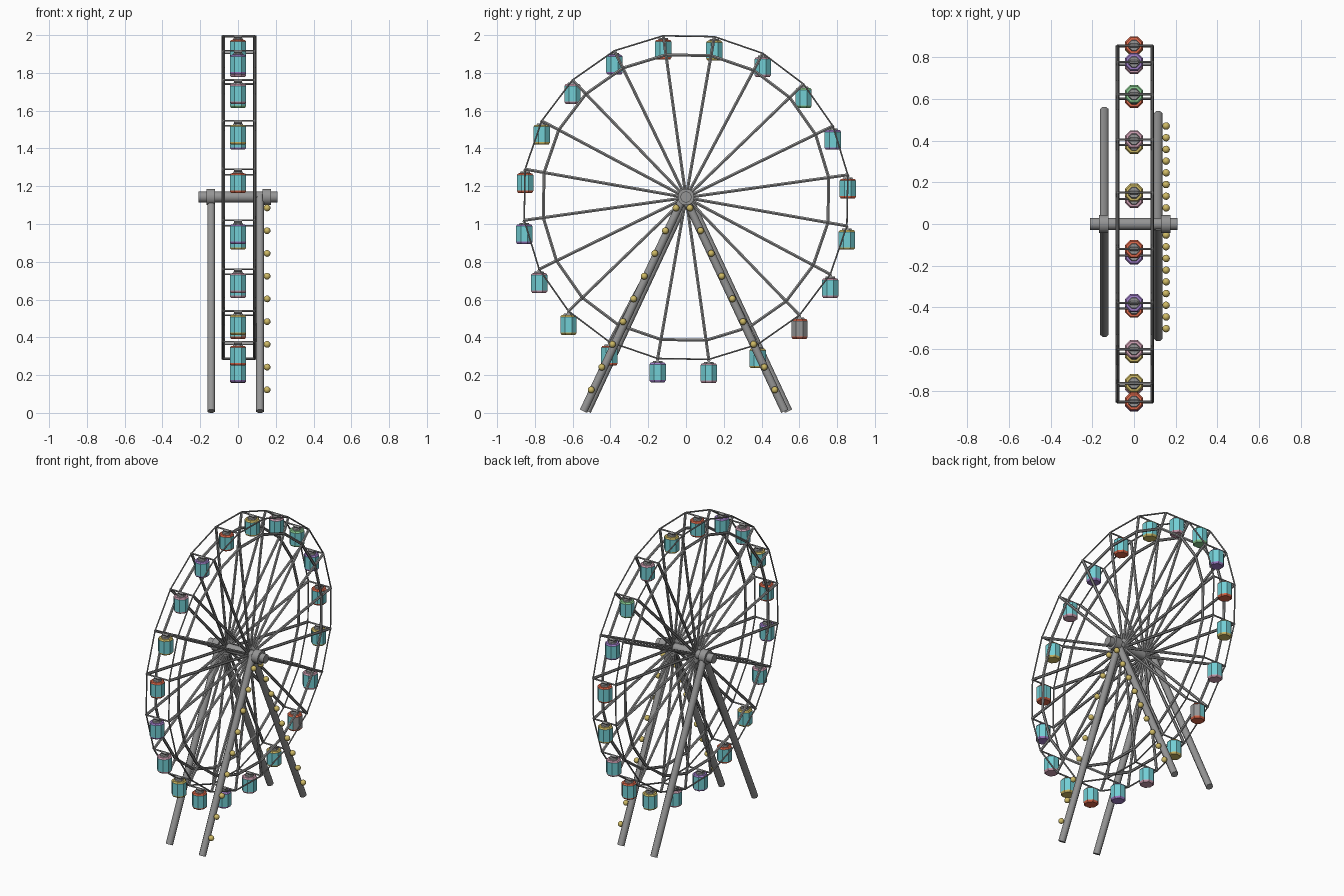
import bpy, bmesh, math
from mathutils import Vector, Matrix

if "Cube" in bpy.data.objects:
    bpy.data.objects.remove(bpy.data.objects["Cube"])


def mat(name, rgb):
    m = bpy.data.materials.new(name)
    m.diffuse_color = (*rgb, 1)
    m.use_nodes = True
    m.node_tree.nodes["Principled BSDF"].inputs["Base Color"].default_value = m.diffuse_color
    return m


STEEL = mat("steel grey", (0.30, 0.30, 0.30))
TEAL = mat("cabin teal", (0.17, 0.62, 0.66))
RED = mat("orange red", (0.72, 0.14, 0.07))
PURPLE = mat("purple", (0.35, 0.21, 0.58))
PINK = mat("dusty pink", (0.62, 0.35, 0.45))
YELLOW = mat("yellow", (0.62, 0.49, 0.13))
GREEN = mat("green", (0.25, 0.60, 0.28))


def finish(name, bm, mats, smooth=False):
    bmesh.ops.recalc_face_normals(bm, faces=bm.faces)
    me = bpy.data.meshes.new(name)
    bm.to_mesh(me)
    bm.free()
    for m in mats:
        me.materials.append(m)
    ob = bpy.data.objects.new(name, me)
    bpy.context.collection.objects.link(ob)
    if smooth:
        bpy.ops.object.select_all(action='DESELECT')
        ob.select_set(True)
        bpy.context.view_layer.objects.active = ob
        bpy.ops.object.shade_smooth_by_angle(angle=math.radians(50))
    return ob


def rod(bm, a, b, r, n=6):
    a, b = Vector(a), Vector(b)
    d = b - a
    m = (Matrix.Translation((a + b) / 2) @ d.to_track_quat('Z', 'Y').to_matrix().to_4x4()
         @ Matrix.Rotation(math.pi / n, 4, 'Z'))
    bmesh.ops.create_cone(bm, cap_ends=True, segments=n, radius1=r, radius2=r,
                          depth=d.length, matrix=m)


CZ, R_OUT, R_IN, N = 1.140, 0.865, 0.763, 20
SIDES = (-0.079, 0.088)
angles = [math.radians(8 + 18 * k) for k in range(N)]


def at(x, r, k):
    a = angles[k % N]
    return (x, r * math.cos(a), CZ + r * math.sin(a))


# wheel: spokes, inner and outer rims on both sides
for x, side in zip(SIDES, ("left", "right")):
    sp, inner, outer = bmesh.new(), bmesh.new(), bmesh.new()
    for k in range(N):
        rod(sp, (x, 0, CZ), at(x, R_OUT, k), 0.009)
        rod(inner, at(x, R_IN, k), at(x, R_IN, k + 1), 0.009)
        rod(outer, at(x, R_OUT, k), at(x, R_OUT, k + 1), 0.0048)
    finish(side + "_spokes", sp, [STEEL], True)
    finish(side + "_inner_rim", inner, [STEEL], True)
    finish(side + "_outer_rim", outer, [STEEL], True)

# cross bars that carry the cabins
bm = bmesh.new()
for k in range(N):
    rod(bm, at(SIDES[0], R_OUT, k), at(SIDES[1], R_OUT, k), 0.005)
finish("cabin_cross_bars", bm, [STEEL], True)

# axle and its end collars
bm = bmesh.new()
rod(bm, (-0.21, 0, 1.143), (0.208, 0, 1.143), 0.029, 16)
for x in (-0.145, 0.152):
    rod(bm, (x - 0.023, 0, 1.143), (x + 0.023, 0, 1.143), 0.044, 16)
finish("axle", bm, [STEEL], True)

# two A-shaped leg pairs
for x, shift, side in ((-0.142, 0.01, "left"), (0.116, -0.01, "right")):
    bm = bmesh.new()
    for s in (-1, 1):
        rod(bm, (x, shift, 1.15), (x, s * 0.533 + shift, 0.009), 0.0225, 8)
    finish(side + "_legs", bm, [STEEL], True)

# lamps along the right legs
bm = bmesh.new()
for s in (-1, 1):
    for i in range(9):
        t = i / 8
        p = (0.154, -0.016 + s * (0.037 + 0.449 * t), 1.085 - 0.963 * t)
        bmesh.ops.create_uvsphere(bm, u_segments=12, v_segments=8, radius=0.018,
                                  matrix=Matrix.Translation(p))
finish("leg_lamps", bm, [YELLOW], True)

# cabins: octagonal lathe profile (radius, drop, material of the band below)
PROFILE = [(0.026, -0.013, 2), (0.029, -0.021, 1), (0.040, -0.022, 1), (0.047, -0.031, 0),
           (0.047, -0.113, 1), (0.0465, -0.117, 1), (0.039, -0.126, 1)]
TRIM = [RED, PURPLE, GREEN, PINK, YELLOW, RED, PURPLE, PINK, YELLOW, RED,
        PURPLE, PINK, YELLOW, RED, PURPLE, PINK, YELLOW, RED, PINK, YELLOW]
for k in range(N):
    bm = bmesh.new()
    base = Vector(at(0, R_OUT, k))
    rings = []
    for r, z, _ in PROFILE:
        rings.append([bm.verts.new(base + Vector((r * math.cos(math.pi * (i + .5) / 4),
                                                  r * math.sin(math.pi * (i + .5) / 4), z)))
                      for i in range(8)])
    for j in range(len(rings) - 1):
        for i in range(8):
            n = (i + 1) % 8
            f = bm.faces.new((rings[j][i], rings[j][n], rings[j + 1][n], rings[j + 1][i]))
            f.material_index = PROFILE[j][2]
            # one cabin has a plain grey outer side
            if k == 17 and j == 3 and f.calc_center_median().x > 0.01:
                f.material_index = 2
    bm.faces.new(rings[0]).material_index = 2
    bm.faces.new(rings[-1]).material_index = 1
    # hanger sleeve around the cross bar
    first = len(bm.faces)
    rod(bm, base - Vector((0.02, 0, 0.006)), base + Vector((0.02, 0, -0.006)), 0.009)
    bm.faces.ensure_lookup_table()
    for f in bm.faces[first:]:
        f.material_index = 2
    finish("cabin_%02d" % (k + 1), bm, [TEAL, TRIM[k], STEEL])
